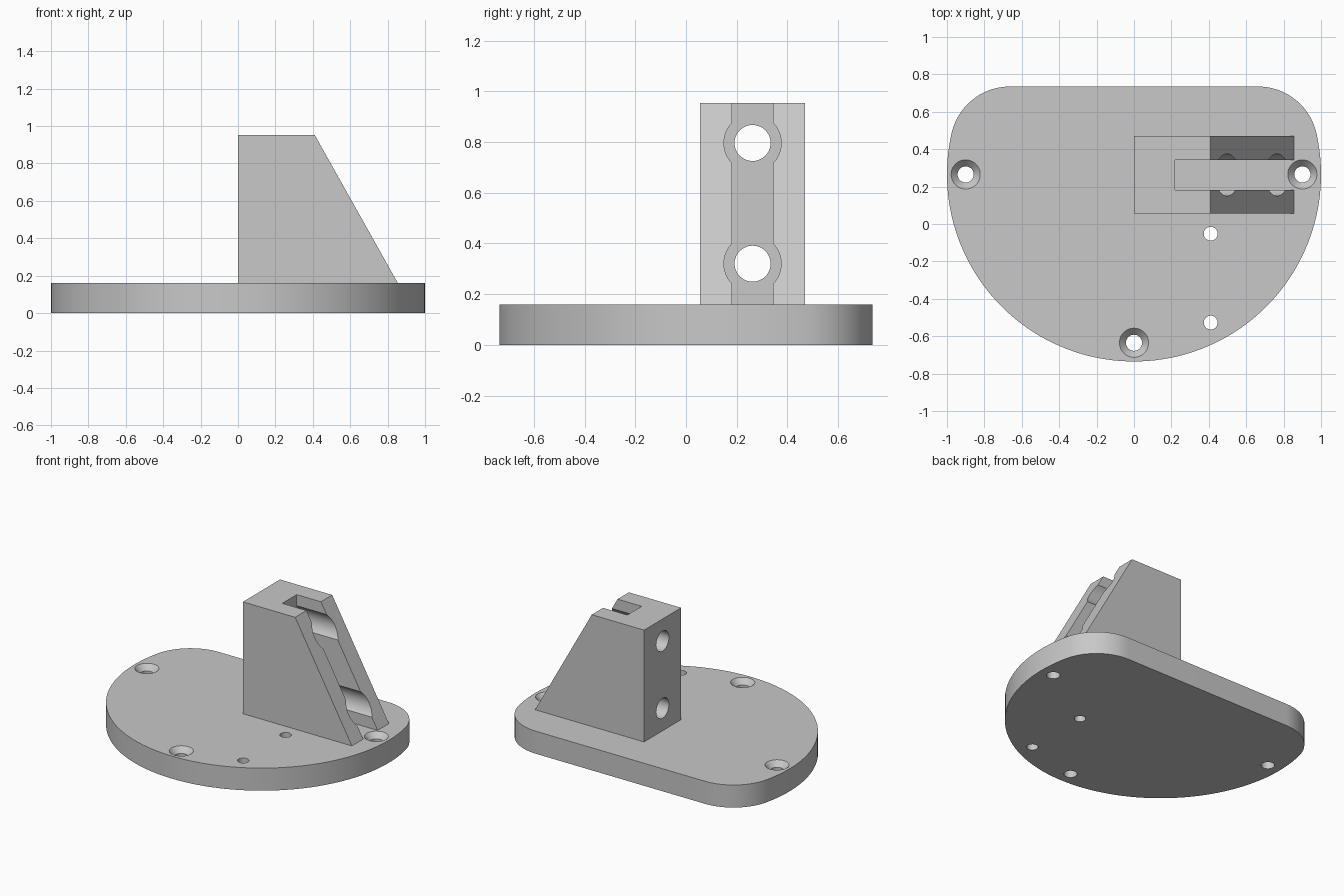
import bpy, bmesh, math
from mathutils import Matrix

if "Cube" in bpy.data.objects:
    bpy.data.objects.remove(bpy.data.objects["Cube"])

PLATE_T = 0.16          # plate thickness
CY = 0.265              # centre of the plate's large arc

grey = bpy.data.materials.new("light grey")
grey.diffuse_color = (0.58, 0.58, 0.58, 1)
grey.use_nodes = True
grey.node_tree.nodes["Principled BSDF"].inputs["Base Color"].default_value = grey.diffuse_color


def add_object(name, bm):
    bmesh.ops.recalc_face_normals(bm, faces=bm.faces)
    me = bpy.data.meshes.new(name)
    bm.to_mesh(me)
    bm.free()
    me.materials.append(grey)
    ob = bpy.data.objects.new(name, me)
    bpy.context.collection.objects.link(ob)
    return ob


def prism(name, points, offset):
    """Extrude a closed 3D outline along an offset."""
    bm = bmesh.new()
    face = bm.faces.new([bm.verts.new(p) for p in points])
    out = bmesh.ops.extrude_face_region(bm, geom=[face])
    verts = [v for v in out["geom"] if isinstance(v, bmesh.types.BMVert)]
    bmesh.ops.translate(bm, verts=verts, vec=offset)
    return add_object(name, bm)


def cylinder(name, centre, r1, r2, depth, along_x=False):
    """Cylinder or cone, r1 at the low end and r2 at the high end."""
    m = Matrix.Translation(centre)
    if along_x:
        m = m @ Matrix.Rotation(math.pi / 2, 4, 'Y')
    bm = bmesh.new()
    bmesh.ops.create_cone(bm, cap_ends=True, segments=48, radius1=r1,
                          radius2=r2, depth=depth, matrix=m)
    return add_object(name, bm)


def combine(target, other, operation):
    """Apply a boolean and discard the helper."""
    mod = target.modifiers.new("bool", 'BOOLEAN')
    mod.operation, mod.object, mod.solver = operation, other, 'EXACT'
    bpy.ops.object.select_all(action='DESELECT')
    bpy.context.view_layer.objects.active = target
    target.select_set(True)
    bpy.ops.object.modifier_apply(modifier=mod.name)
    bpy.data.objects.remove(other)


def arc(cx, cy, r, a0, a1, n):
    return [(cx + r * math.cos(a0 + (a1 - a0) * i / n),
             cy + r * math.sin(a0 + (a1 - a0) * i / n), 0) for i in range(n + 1)]


# Base plate: large arc in front, straight back edge, tangent rounded corners
fr = 0.32
fy = 0.47 - fr
fx = math.sqrt((1 - fr) ** 2 - fy ** 2)
t = math.atan2(fy, fx)
outline = arc(0, CY, 1, math.pi - t, 2 * math.pi + t, 96)
outline += arc(fx, CY + fy, fr, t, math.pi / 2, 20)[1:]
outline += arc(-fx, CY + fy, fr, math.pi / 2, math.pi - t, 20)[:-1]
plate = prism("mounting_plate", outline, (0, 0, PLATE_T))

# Bracket: wedge block with a sloped side, sunk a little into the plate
y0, y1, top, low = 0.055, 0.47, 0.953, 0.1
slope = (0.855 - 0.41) / (top - PLATE_T)
x_low = 0.41 + (top - low) * slope
bracket = prism("bracket", [(0, y0, low), (x_low, y0, low), (0.41, y0, top),
                            (0, y0, top)], (0, y1 - y0, 0))

# Vertical slot through the sloped side
ym = (y0 + y1) / 2
slot = prism("slot_cutter", [(0.22, ym - 0.081, 0.02), (1.2, ym - 0.081, 0.02),
                             (1.2, ym + 0.081, 0.02), (0.22, ym + 0.081, 0.02)],
             (0, 0, 1.2))
combine(bracket, slot, 'DIFFERENCE')

# Bolt holes through the back wall with wider bores in the slot
for z in (0.32, 0.796):
    combine(bracket, cylinder("bore_cutter", (0.72, ym, z), 0.113, 0.113, 1.0, True),
            'DIFFERENCE')
    combine(bracket, cylinder("bolt_cutter", (0.15, ym, z), 0.071, 0.071, 0.5, True),
            'DIFFERENCE')

combine(plate, bracket, 'UNION')

# Countersunk screw holes
for x, y in ((-0.9, CY), (0.9, CY), (0, CY - 0.9)):
    combine(plate, cylinder("screw_cutter", (x, y, 0.08), 0.043, 0.043, 0.4),
            'DIFFERENCE')
    # cone reaches just above the plate surface
    combine(plate, cylinder("sink_cutter", (x, y, PLATE_T - 0.0135),
                            0.041, 0.09, 0.053), 'DIFFERENCE')

# Small plain holes
for y in (-0.052, -0.527):
    combine(plate, cylinder("pin_cutter", (0.41, y, 0.08), 0.037, 0.037, 0.4),
            'DIFFERENCE')

plate.name = "plate_with_bracket"
bpy.ops.object.select_all(action='DESELECT')
bpy.context.view_layer.objects.active = plate
plate.select_set(True)
bpy.ops.object.shade_smooth_by_angle(angle=math.radians(30))
